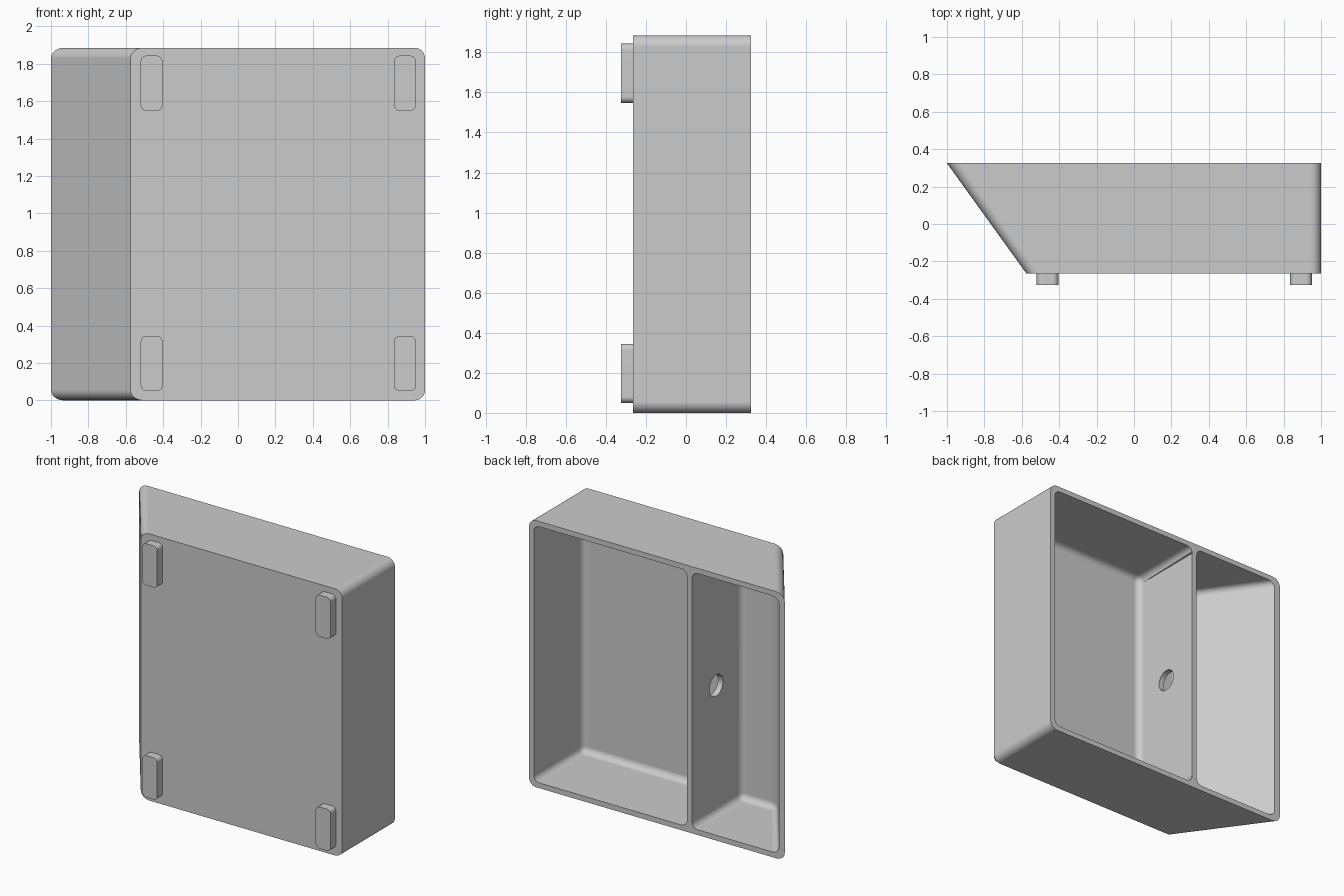
import bpy
import bmesh
import math

cube = bpy.data.objects.get("Cube")
if cube:
    bpy.data.objects.remove(cube, do_unlink=True)

FRONT, BACK, HEIGHT = -0.265, 0.325, 1.885
WALL = 0.037
SLOPE = (1 - 0.575) / (BACK - FRONT)

grey = bpy.data.materials.new("light grey plastic")
grey.use_nodes = True
colour = (0.6, 0.6, 0.6, 1)
grey.diffuse_color = colour
grey.node_tree.nodes["Principled BSDF"].inputs["Base Color"].default_value = colour


def slant(y):
    """x of the slanted outer side at depth y."""
    return -0.575 - SLOPE * (y - FRONT)


def link(name, bm):
    bmesh.ops.recalc_face_normals(bm, faces=bm.faces)
    mesh = bpy.data.meshes.new(name)
    bm.to_mesh(mesh)
    bm.free()
    mesh.materials.append(grey)
    ob = bpy.data.objects.new(name, mesh)
    bpy.context.collection.objects.link(ob)
    return ob


def block(name, left, right, y0, y1, z0, z1, radius, round_floor=False):
    """Box along y with rounded long edges; left(y) and right(y) give its sides."""
    bm = bmesh.new()
    rings = [[bm.verts.new((x, y, z)) for x, z in
              ((left(y), z0), (right(y), z0), (right(y), z1), (left(y), z1))]
             for y in (y0, y1)]
    for ring in rings:
        bm.faces.new(ring)
    for i in range(4):
        j = (i + 1) % 4
        bm.faces.new((rings[0][i], rings[0][j], rings[1][j], rings[1][i]))

    def rounded(edge):
        ya, yb = (v.co.y for v in edge.verts)
        return abs(ya - yb) > 1e-4 or (round_floor and ya < (y0 + y1) / 2)

    bmesh.ops.bevel(bm, geom=[e for e in bm.edges if rounded(e)], offset=radius,
                    segments=6, profile=0.5, affect='EDGES')
    return link(name, bm)


def cut(target, cutter):
    cutter.hide_render = True
    mod = target.modifiers.new("cut", 'BOOLEAN')
    mod.operation = 'DIFFERENCE'
    mod.solver = 'EXACT'
    mod.object = cutter
    bpy.context.view_layer.objects.active = target
    bpy.ops.object.modifier_apply(modifier=mod.name)
    bpy.data.objects.remove(cutter, do_unlink=True)


def smooth(ob):
    bpy.ops.object.select_all(action='DESELECT')
    ob.select_set(True)
    bpy.context.view_layer.objects.active = ob
    bpy.ops.object.shade_smooth_by_angle(angle=math.radians(35))
    mod = ob.modifiers.new("even shading", 'WEIGHTED_NORMAL')
    mod.keep_sharp = True


# Outer shell with one slanted side
shell = block("bin_shell", slant, lambda y: 1, FRONT, BACK, 0, HEIGHT, 0.055)

# Two compartments open at the back
floor, over = FRONT + 0.04, BACK + 0.1
cut(shell, block("large_compartment", lambda y: -0.235, lambda y: 1 - WALL,
                 floor, over, WALL, HEIGHT - WALL, 0.045, True))
cut(shell, block("small_compartment", lambda y: slant(y) + 1.23 * WALL, lambda y: -0.275,
                 floor, over, WALL, HEIGHT - WALL, 0.045, True))

# Round hole through the divider
bm = bmesh.new()
bmesh.ops.create_cone(bm, cap_ends=True, segments=40, radius1=0.075, radius2=0.075, depth=0.16)
hole = link("divider_hole", bm)
for v in hole.data.vertices:
    x, y, z = v.co
    v.co = (z - 0.255, x + 0.055, y + HEIGHT / 2)
hole.data.flip_normals()
bm = bmesh.new()
bm.from_mesh(hole.data)
bmesh.ops.recalc_face_normals(bm, faces=bm.faces)
bm.to_mesh(hole.data)
bm.free()
cut(shell, hole)
smooth(shell)

# Four feet on the front
for side, x in (("right", -0.52), ("left", 0.835)):
    for level, z in (("lower", 0.05), ("upper", 1.548)):
        foot = block(f"{level}_{side}_foot", lambda y: x, lambda y: x + 0.116,
                     -0.325, FRONT + 0.005, z, z + 0.295, 0.03)
        smooth(foot)
